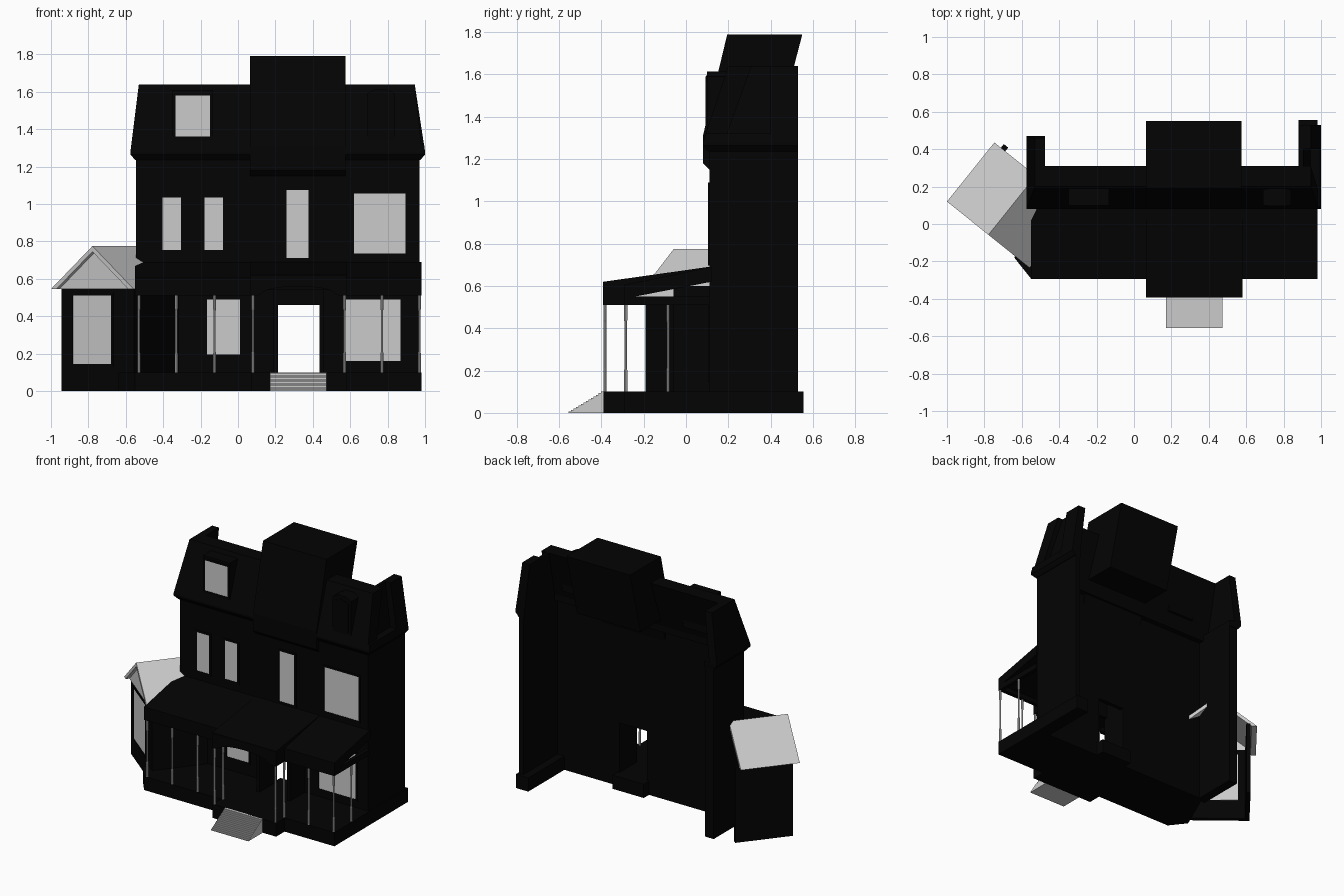
import bpy, bmesh, math
from mathutils import Vector, Matrix

if "Cube" in bpy.data.objects:
    bpy.data.objects.remove(bpy.data.objects["Cube"])

black = bpy.data.materials.new("dark_paint")
black.diffuse_color = (0.001, 0.001, 0.001, 1)
black.use_nodes = True
black.node_tree.nodes["Principled BSDF"].inputs["Base Color"].default_value = black.diffuse_color


def finish(name, bm, dark=True, matrix=None):
    bmesh.ops.recalc_face_normals(bm, faces=bm.faces)
    me = bpy.data.meshes.new(name)
    bm.to_mesh(me)
    bm.free()
    ob = bpy.data.objects.new(name, me)
    bpy.context.collection.objects.link(ob)
    if matrix:
        ob.matrix_world = matrix
    if dark:
        me.materials.append(black)
    return ob


def loft(name, a, b, dark=True, matrix=None):
    """Solid between two matching outlines."""
    bm = bmesh.new()
    va, vb = [bm.verts.new(p) for p in a], [bm.verts.new(p) for p in b]
    bm.faces.new(va)
    bm.faces.new(vb)
    n = len(a)
    for i in range(n):
        j = (i + 1) % n
        bm.faces.new((va[i], va[j], vb[j], vb[i]))
    return finish(name, bm, dark, matrix)


def rect(x0, x1, y0, y1, z):
    return [(x0, y0, z), (x1, y0, z), (x1, y1, z), (x0, y1, z)]


def box(name, x0, x1, y0, y1, z0, z1, dark=True, matrix=None):
    return loft(name, rect(x0, x1, y0, y1, z0), rect(x0, x1, y0, y1, z1), dark, matrix)


def side_prism(name, profile, x0, x1, dark=True):
    """(y, z) profile extruded along x."""
    return loft(name, [(x0, y, z) for y, z in profile], [(x1, y, z) for y, z in profile], dark)


def front_prism(name, profile, y0, y1, dark=True, matrix=None):
    """(x, z) profile extruded along y."""
    return loft(name, [(x, y0, z) for x, z in profile], [(x, y1, z) for x, z in profile], dark, matrix)


def window(name, x0, x1, z0, z1, y, matrix=None, back=0.01):
    """Pale pane with a slim dark frame."""
    box(name + "_pane", x0, x1, y - 0.003, y + back, z0, z1, False, matrix)
    t = 0.014
    for i, (a, b, c, d) in enumerate([(x0 - t, x0, z0 - t, z1 + t), (x1, x1 + t, z0 - t, z1 + t),
                                      (x0, x1, z0 - t, z0), (x0, x1, z1, z1 + t)]):
        box(f"{name}_frame_{i}", a, b, y - 0.005, y + 0.01, c, d, True, matrix)


# Thin facade wall around the open doorway
WB = 0.14
box("wall_left", -0.545, 0.215, 0.11, WB, 0, 1.25)
box("wall_right", 0.435, 0.97, 0.11, WB, 0, 1.25)
box("wall_over_door", 0.215, 0.435, 0.11, WB, 0.46, 1.25)
box("return_left", -0.545, -0.475, 0.11, 0.46, 0, 1.25)
box("return_right", 0.935, 0.97, 0.11, 0.53, 0, 1.25)
box("plinth_right", 0.88, 0.98, 0.09, 0.555, 0, 0.1)
box("back_stoop", 0.2, 0.45, 0.13, 0.2, 0, 0.1)

# Entrance vestibule projecting onto the porch
box("vestibule_left", 0.19, 0.215, -0.06, 0.12, 0.1, 0.6)
box("vestibule_right", 0.435, 0.46, -0.06, 0.12, 0.1, 0.6)
box("vestibule_head", 0.215, 0.435, -0.06, -0.035, 0.46, 0.6)

# Cornice flaring out to the mansard roof
for nm, o0, o1 in (("front", (-0.55, 0.975, 0.105, 0.18), (-0.575, 1.0, 0.08, 0.18)),
                   ("left", (-0.55, -0.475, 0.105, 0.465), (-0.575, -0.475, 0.08, 0.47)),
                   ("right", (0.93, 0.975, 0.105, 0.53), (0.93, 1.0, 0.08, 0.53))):
    loft("cornice_low_" + nm, rect(*o0, 1.235), rect(*o1, 1.265))
    box("cornice_top_" + nm, *o1, 1.265, 1.28)

# Mansard roof: sloping slabs, open behind; the right side is recessed ahead of its rear panel
loft("mansard_front", rect(-0.575, 0.985, 0.08, 0.18, 1.28), rect(-0.53, 0.945, 0.2, 0.31, 1.64))
loft("mansard_left", rect(-0.575, -0.515, 0.08, 0.47, 1.28), rect(-0.53, -0.475, 0.2, 0.46, 1.64))
loft("mansard_right_rear", rect(0.93, 1.0, 0.4, 0.53, 1.28), rect(0.885, 0.945, 0.4, 0.53, 1.64))
loft("mansard_right_sill", rect(0.93, 1.0, 0.08, 0.4, 1.28), rect(0.925, 0.995, 0.093, 0.4, 1.32))
loft("mansard_right_recess", rect(0.93, 0.95, 0.1, 0.41, 1.28), rect(0.885, 0.905, 0.21, 0.41, 1.64))

# Central tower roof block
side_prism("tower_roof", [(0.11, 1.15), (0.08, 1.18), (0.08, 1.31), (0.195, 1.79), (0.55, 1.79),
                          (0.43, 1.33), (0.19, 1.33), (0.14, 1.15)], 0.065, 0.575)

# Dormers
box("dormer_left", -0.35, -0.135, 0.1, 0.22, 1.34, 1.61)
window("dormer_left_window", -0.333, -0.15, 1.36, 1.58, 0.1)
front_prism("dormer_right", [(0.69, 1.34), (0.84, 1.34), (0.84, 1.59), (0.8, 1.613), (0.73, 1.613), (0.69, 1.59)],
            0.1, 0.22)
front_prism("dormer_right_panel", [(0.71, 1.36), (0.82, 1.36), (0.82, 1.57), (0.765, 1.59), (0.71, 1.57)],
            0.093, 0.11)

# Facade windows
for i, w in enumerate([(-0.405, -0.305, 0.755, 1.035), (-0.18, -0.08, 0.755, 1.035), (0.258, 0.378, 0.71, 1.075),
                       (0.62, 0.895, 0.735, 1.055), (-0.165, 0.01, 0.195, 0.49), (0.575, 0.87, 0.16, 0.49)]):
    window(f"window_{i}", *w, 0.11)

# Porch floor with chamfered corner and projecting centre
F = -0.293
floor = [(-0.64, -0.18), (-0.55, F), (0.07, F), (0.07, -0.39), (0.58, -0.39),
         (0.58, F), (0.98, F), (0.98, WB), (-0.5, WB)]
loft("porch_floor", [(x, y, 0) for x, y in floor], [(x, y, 0.1) for x, y in floor])

# Front steps
n = 14
for i in range(n):
    y = -0.555 + 0.165 * i / n
    box(f"step_{i}", 0.17, 0.472, y, -0.385, 0.1 * i / n, 0.1 * (i + 1) / n, False)

# Porch roof, beams and arched centre
side_prism("porch_roof", [(F, 0.54), (F, 0.605), (0.12, 0.69), (0.12, 0.62)], -0.55, 0.98)
side_prism("porch_roof_centre", [(-0.39, 0.565), (-0.39, 0.62), (0.12, 0.692), (0.12, 0.62)], 0.065, 0.58)
for nm, a, b in (("left", -0.55, 0.08), ("right", 0.57, 0.98)):
    box("porch_beam_" + nm, a, b, F, -0.265, 0.51, 0.56)
box("porch_beam_side", 0.955, 0.98, F, 0.11, 0.51, 0.55)
for x in (0.065, 0.56):
    box("centre_beam_side", x, x + 0.02, -0.39, -0.27, 0.51, 0.58)
arch = [(0.065, 0.51), (0.1, 0.51)]
arch += [(0.3225 - 0.2 * math.cos(math.pi * k / 10), 0.515 + 0.045 * math.sin(math.pi * k / 10)) for k in range(11)]
arch += [(0.545, 0.51), (0.58, 0.51), (0.58, 0.615), (0.3225, 0.618), (0.065, 0.615)]
front_prism("centre_arch", arch, -0.392, -0.37)


# Turned porch posts
def post(x, y):
    bm = bmesh.new()
    prof = [(0.008, 0.1), (0.008, 0.2), (0.006, 0.21), (0.006, 0.43), (0.008, 0.44), (0.008, 0.52)]
    rings = [[bm.verts.new((x + r * math.cos(math.tau * k / 8), y + r * math.sin(math.tau * k / 8), z))
              for k in range(8)] for r, z in prof]
    for a, b in zip(rings, rings[1:]):
        for k in range(8):
            bm.faces.new((a[k], a[(k + 1) % 8], b[(k + 1) % 8], b[k]))
    bm.faces.new(rings[0])
    bm.faces.new(rings[-1])
    finish("porch_post", bm, False)


for x in (-0.53, -0.33, -0.125, 0.08, 0.57, 0.77, 0.97):
    post(x, -0.285)
for x, y in ((0.08, -0.383), (0.57, -0.383), (0.97, -0.085)):
    post(x, y)

# Angled side wing, built in its own frame: x along its front, y toward the back
u = Vector((0.78, -0.626, 0)).normalized()
v = Vector((-u.y, u.x, 0))
M = Matrix.Translation((-1.0, 0.12, 0)) @ Matrix(((u.x, v.x, 0), (u.y, v.y, 0), (0, 0, 1))).to_4x4()
wx0, wx1, wz0, wz1 = 0.125, 0.387, 0.145, 0.51
box("wing_front_left", 0.045, wx0, 0.035, 0.065, 0, 0.55, True, M)
box("wing_front_right", wx1, 0.54, 0.035, 0.065, 0, 0.55, True, M)
box("wing_front_sill", wx0, wx1, 0.035, 0.065, 0, wz0, True, M)
box("wing_front_head", wx0, wx1, 0.035, 0.065, wz1, 0.55, True, M)
box("wing_side_left", 0.045, 0.075, 0.035, 0.43, 0, 0.55, True, M)
box("wing_side_right", 0.51, 0.54, 0.035, 0.415, 0, 0.55, True, M)
window("wing_window", wx0, wx1, wz0, wz1, 0.035, M, 0.035)
# Gable roof: shell plus recessed gable panel
front_prism("wing_roof", [(0, 0.545), (0.284, 0.775), (0.567, 0.545), (0.53, 0.545), (0.284, 0.745), (0.037, 0.545)],
            0, 0.405, False, M)
front_prism("wing_gable", [(0.03, 0.545), (0.537, 0.545), (0.284, 0.755)], 0.025, 0.06, False, M)
